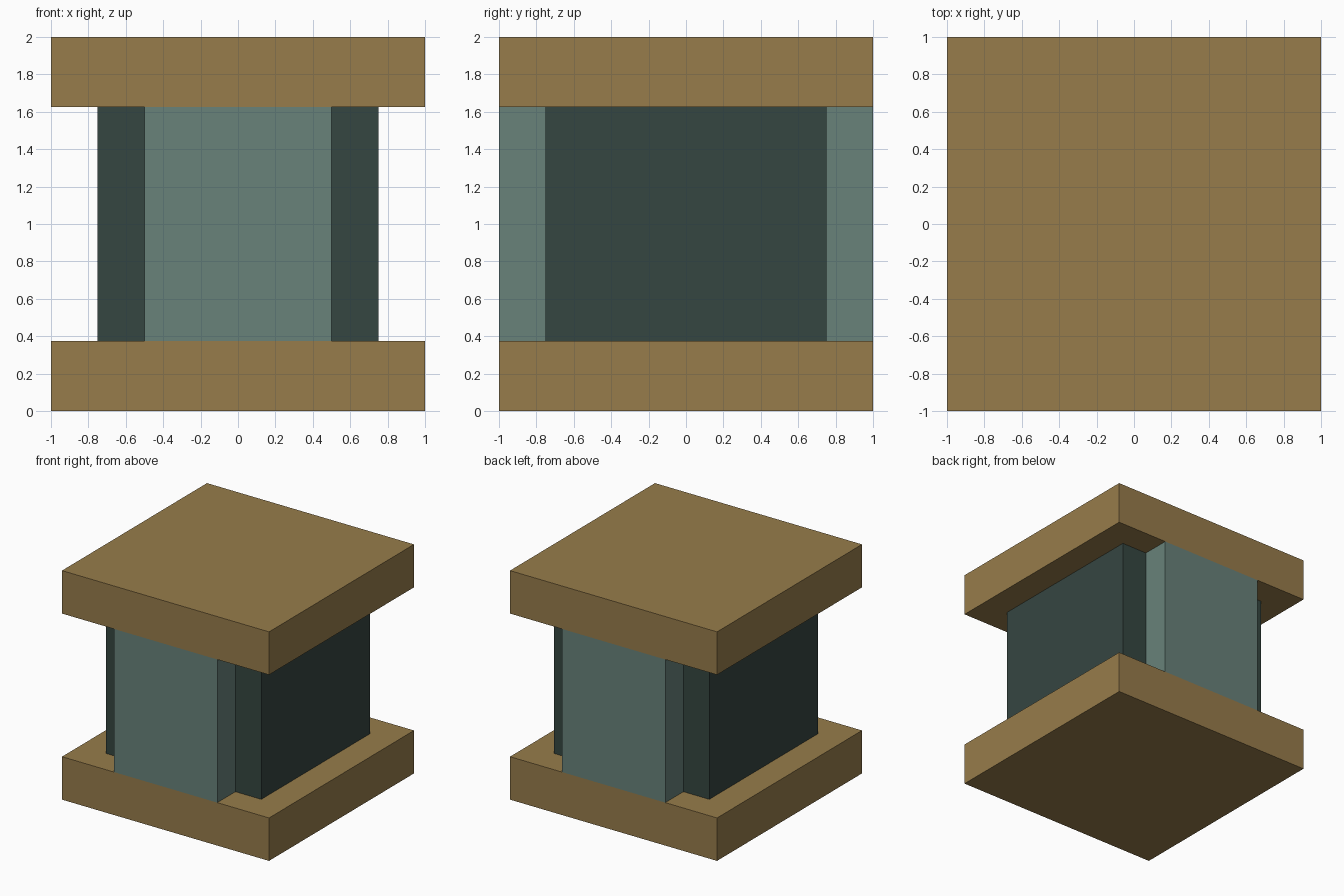
import bpy

if "Cube" in bpy.data.objects:
    bpy.data.objects.remove(bpy.data.objects["Cube"])


def material(name, color):
    m = bpy.data.materials.new(name)
    m.diffuse_color = (*color, 1.0)
    m.use_nodes = True
    m.node_tree.nodes["Principled BSDF"].inputs["Base Color"].default_value = m.diffuse_color
    return m


def box(name, half_x, half_y, z0, z1, mat):
    bpy.ops.mesh.primitive_cube_add(size=2, location=(0, 0, (z0 + z1) / 2))
    ob = bpy.context.object
    ob.name = name
    ob.scale = (half_x, half_y, (z1 - z0) / 2)
    bpy.ops.object.transform_apply(location=False, rotation=False, scale=True)
    ob.data.materials.append(mat)
    return ob


wood = material("warm_wood", (0.309, 0.202, 0.070))
pale = material("pale_teal", (0.138, 0.223, 0.195))
dark = material("dark_teal", (0.036, 0.061, 0.053))

SLAB = 0.375

# Square slabs at the bottom and top
box("bottom_slab", 1.0, 1.0, 0.0, SLAB, wood)
box("top_slab", 1.0, 1.0, 2.0 - SLAB, 2.0, wood)

# Dark square core between the slabs
box("core", 0.75, 0.75, SLAB, 2.0 - SLAB, dark)

# Pale block running through the core, standing out at the front and back
box("through_panel", 0.5, 1.0, SLAB, 2.0 - SLAB, pale)
